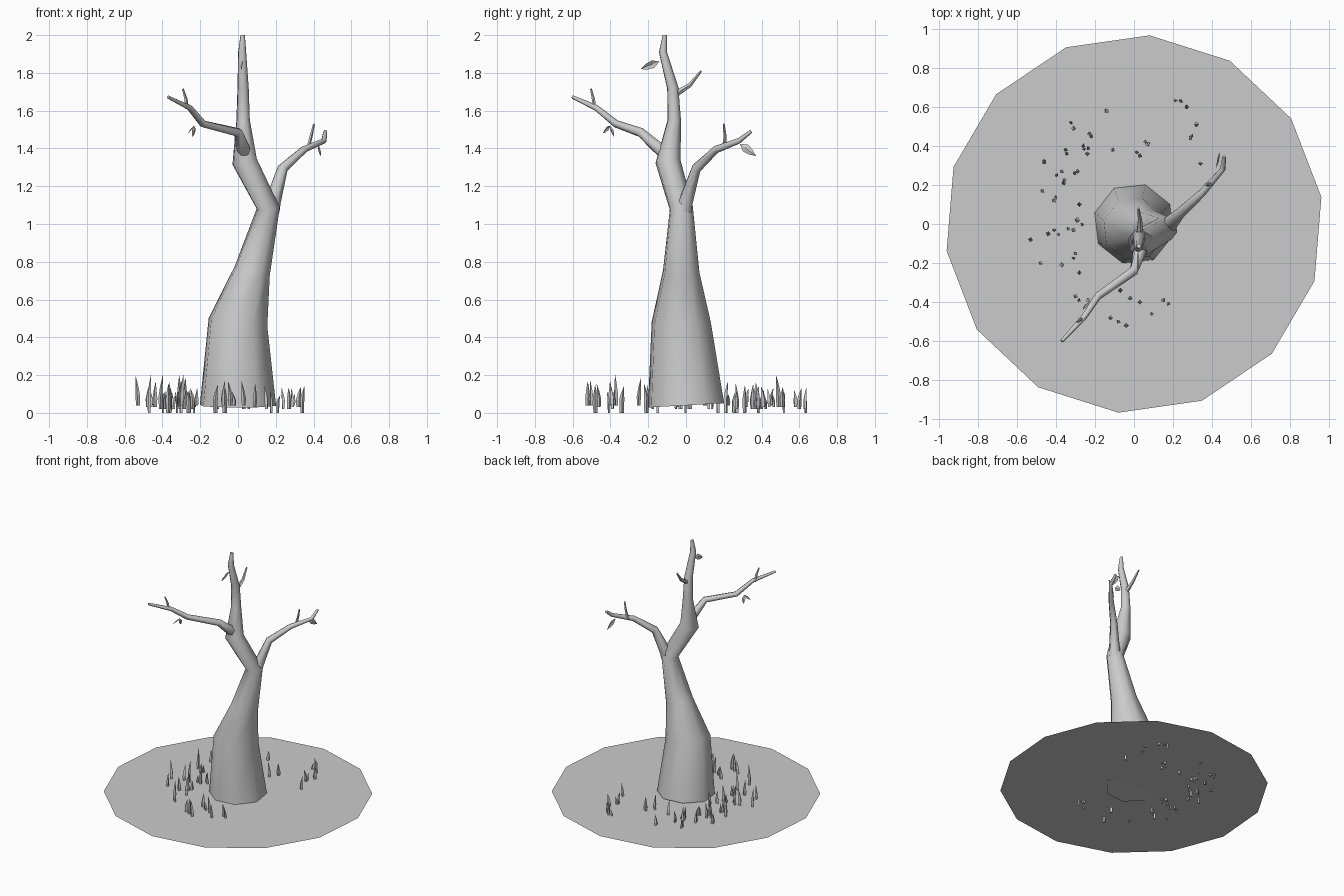
import bpy, bmesh, math, random
from mathutils import Vector

if "Cube" in bpy.data.objects:
    bpy.data.objects.remove(bpy.data.objects["Cube"])
random.seed(4)
GROUND = 0.04

# One plain colour for everything
grey = bpy.data.materials.new("plain_grey")
grey.use_nodes = True
grey.diffuse_color = (0.6, 0.6, 0.6, 1)
grey.node_tree.nodes["Principled BSDF"].inputs["Base Color"].default_value = grey.diffuse_color


def finish(name, bm, smooth=0):
    bmesh.ops.recalc_face_normals(bm, faces=bm.faces)
    mesh = bpy.data.meshes.new(name)
    bm.to_mesh(mesh)
    bm.free()
    mesh.materials.append(grey)
    obj = bpy.data.objects.new(name, mesh)
    bpy.context.collection.objects.link(obj)
    if smooth:
        bpy.ops.object.select_all(action='DESELECT')
        obj.select_set(True)
        bpy.context.view_layer.objects.active = obj
        bpy.ops.object.shade_smooth_by_angle(angle=math.radians(smooth))
    return obj


def tube(bm, stations, sides, phase=0):
    """Skin a ring of points around each (x, y, z, radius) station."""
    points = [Vector(s[:3]) for s in stations]
    rings = []
    for i, (point, station) in enumerate(zip(points, stations)):
        before = (point - points[i - 1]).normalized() if i else Vector()
        after = (points[i + 1] - point).normalized() if i + 1 < len(points) else Vector()
        turn = Vector((0, 0, 1)).rotation_difference(before + after)
        ring = []
        for k in range(sides):
            a = phase + math.tau * k / sides
            ring.append(bm.verts.new(point + turn @ Vector((math.cos(a), math.sin(a), 0)) * station[3]))
        rings.append(ring)
    for low, high in zip(rings, rings[1:]):
        for k in range(sides):
            n = (k + 1) % sides
            bm.faces.new((low[k], low[n], high[n], high[k]))
    bm.faces.new(rings[0][::-1])
    bm.faces.new(rings[-1])


def limb(name, stations, sides, phase=0.0):
    bm = bmesh.new()
    tube(bm, stations, sides, phase)
    return finish(name, bm, 62)


def leaf(name, base, tip, side, width):
    """Pointed leaf folded a little along its middle rib."""
    base, tip, side = Vector(base), Vector(tip), Vector(side).normalized()
    fold = (tip - base).cross(side).normalized() * width * 0.3
    bm = bmesh.new()
    rib = [bm.verts.new(base.lerp(tip, t) + fold * f) for t, f in ((0, 0), (0.35, 1), (0.7, 1), (1, 0))]
    for s in (-1, 1):
        edge = [bm.verts.new(base.lerp(tip, t) + side * s * width * w) for t, w in ((0.35, 1), (0.7, 0.7))]
        bm.faces.new((rib[0], rib[1], edge[0]))
        bm.faces.new((rib[1], rib[2], edge[1], edge[0]))
        bm.faces.new((rib[2], rib[3], edge[1]))
    finish(name, bm)


# Ground: a flat fourteen-sided sheet
bm = bmesh.new()
bm.faces.new([bm.verts.new((0.97 * math.cos(a), 0.97 * math.sin(a), GROUND))
              for a in (math.radians(85.3) + math.tau * k / 14 for k in range(14))])
finish("ground", bm)

# Trunk: broad foot, leaning middle, kinked top
limb("trunk", [
    (0, 0, GROUND, 0.21), (0, -0.025, 0.48, 0.163), (0.075, -0.025, 0.75, 0.1),
    (0.16, -0.025, 1.085, 0.064), (0.035, -0.095, 1.33, 0.069), (0.027, -0.062, 1.55, 0.037),
    (0.027, -0.07, 1.72, 0.031), (0.022, -0.122, 1.91, 0.022), (0.025, -0.112, 2.0, 0.012)],
    8, math.radians(29))

# Branches and their twigs
limb("left_branch", [
    (0.175, -0.01, 1.07, 0.045), (0.185, 0, 1.12, 0.042), (0.237, 0.055, 1.295, 0.028),
    (0.35, 0.16, 1.395, 0.02), (0.455, 0.28, 1.44, 0.015), (0.462, 0.345, 1.49, 0.01)], 6)
limb("left_twig", [
    (0.37, 0.2, 1.4, 0.01), (0.385, 0.207, 1.46, 0.009), (0.402, 0.2, 1.53, 0.005)], 5)
limb("right_branch", [
    (0.04, -0.1, 1.36, 0.036), (0.025, -0.155, 1.41, 0.034), (0, -0.24, 1.485, 0.025),
    (-0.185, -0.37, 1.53, 0.02), (-0.255, -0.475, 1.615, 0.016), (-0.37, -0.6, 1.672, 0.009)], 6)
limb("right_twig", [
    (-0.27, -0.485, 1.61, 0.01), (-0.276, -0.49, 1.66, 0.009), (-0.292, -0.503, 1.715, 0.005)], 5)
limb("back_twig", [
    (0.027, -0.06, 1.685, 0.018), (0.03, 0.02, 1.735, 0.012), (0.022, 0.08, 1.81, 0.006)], 5)

# Last few leaves
leaf("top_leaf", (0.022, -0.14, 1.86), (0.02, -0.24, 1.82), (0.3, -0.3, 1), 0.022)
leaf("left_leaf", (0.42, 0.285, 1.425), (0.438, 0.37, 1.36), (0, 0.6, 0.8), 0.022)
leaf("right_leaf_outer", (-0.23, -0.4, 1.52), (-0.265, -0.44, 1.48), (0.5, -0.2, 0.8), 0.013)
leaf("right_leaf_inner", (-0.23, -0.4, 1.52), (-0.24, -0.38, 1.46), (1, 0.8, 0), 0.013)

# Grass: bent four-sided blades, some with a short neighbour
spots = [
    (.24, .63), (.27, .6), (.32, .51), (.29, .44), (.07, .41), (.03, .35), (-.11, .38), (-.22, .45),
    (-.26, .4), (-.31, .49), (-.35, .38), (-.46, .32), (-.37, .27), (-.36, .21), (-.24, .36),
    (-.29, .27), (-.47, .17), (-.41, .12), (-.28, .1), (-.29, .02), (-.53, -.08), (-.41, -.03),
    (-.44, -.05), (-.31, -.03), (-.3, -.15), (-.28, -.25), (-.48, -.2), (-.37, -.21), (-.3, -.37),
    (-.07, -.34), (-.02, -.38), (.03, -.4), (-.12, -.48), (-.08, -.5), (-.04, -.52), (.09, -.46),
    (.15, -.39), (-.14, .58), (.34, .31)]


def blade(bm, x, y, height, width):
    a = random.uniform(0, math.tau)
    dx, dy = math.cos(a) * 0.012, math.sin(a) * 0.012
    foot = random.choice((0, 0.02, 0.03, GROUND))
    tube(bm, [(x, y, foot, width * 0.8), (x, y, GROUND + height * 0.3, width),
              (x + dx * 0.4, y + dy * 0.4, GROUND + height * 0.65, width * 0.6),
              (x + dx, y + dy, GROUND + height, 0.001)], 4, a)


bm = bmesh.new()
for x, y in spots:
    blade(bm, x, y, random.uniform(0.07, 0.165), random.uniform(0.01, 0.014))
    if random.random() < 0.45:
        blade(bm, x + random.uniform(-0.03, 0.03), y + random.uniform(-0.03, 0.03),
              random.uniform(0.04, 0.08), 0.008)
finish("grass", bm)
